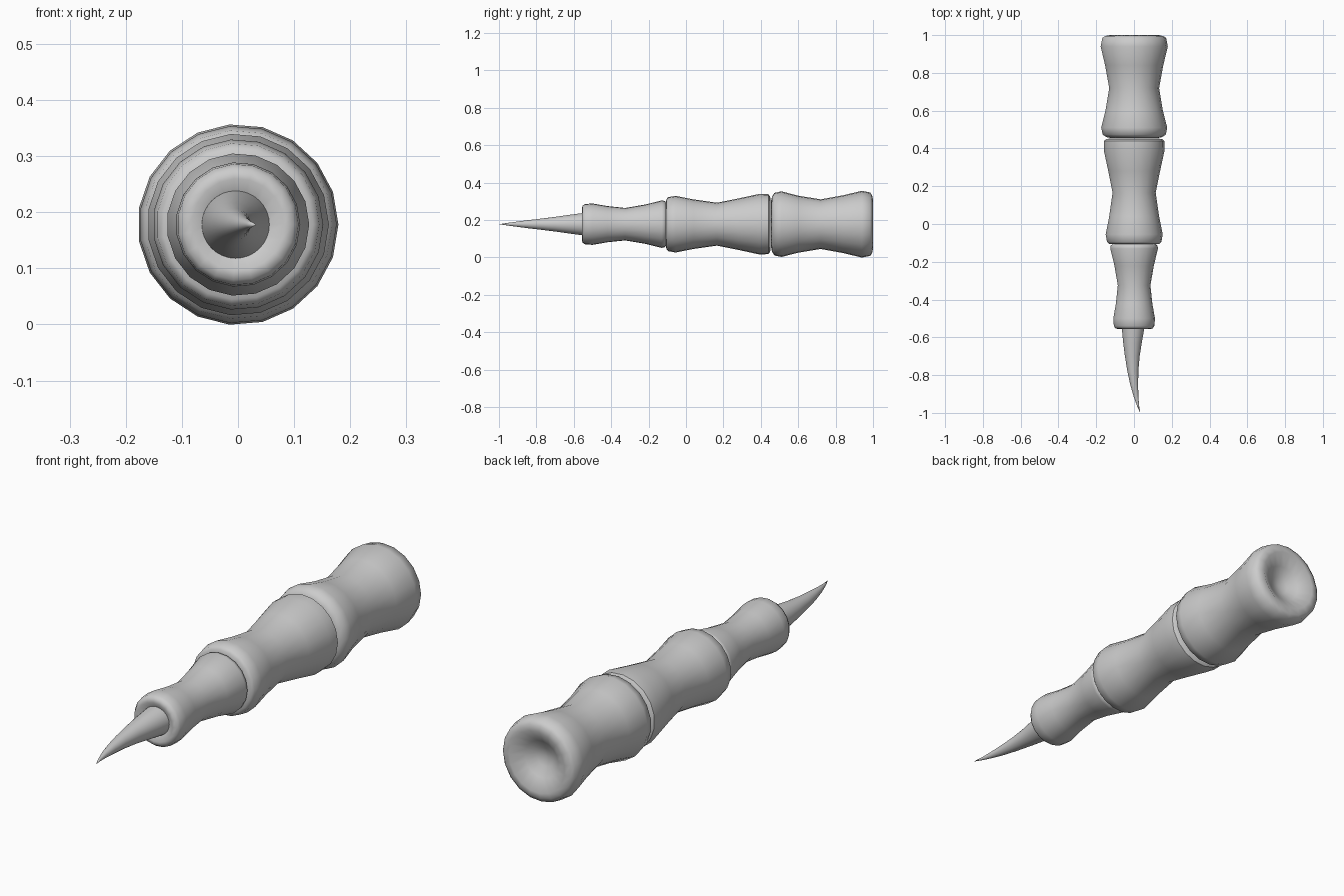
import bpy, bmesh, math

if "Cube" in bpy.data.objects:
    bpy.data.objects.remove(bpy.data.objects["Cube"])

SIDES = 19
ZC = 0.178


def build(name, rings, sides, smooth_angle=50):
    """Loft circles (x, y, radius) along y; radius 0 closes to a point."""
    bm = bmesh.new()
    loops = []
    for x, y, r in rings:
        if r == 0:
            loops.append([bm.verts.new((x, y, ZC))])
        else:
            loops.append([bm.verts.new((x + r * math.cos(2 * math.pi * i / sides), y,
                                        ZC + r * math.sin(2 * math.pi * i / sides)))
                          for i in range(sides)])
    for a, b in zip(loops, loops[1:]):
        for i in range(sides):
            j = (i + 1) % sides
            if len(a) == 1:
                bm.faces.new((a[0], b[j], b[i]))
            elif len(b) == 1:
                bm.faces.new((a[i], a[j], b[0]))
            else:
                bm.faces.new((a[i], a[j], b[j], b[i]))
    bmesh.ops.recalc_face_normals(bm, faces=bm.faces)
    mesh = bpy.data.meshes.new(name)
    bm.to_mesh(mesh)
    bm.free()
    ob = bpy.data.objects.new(name, mesh)
    bpy.context.collection.objects.link(ob)
    bpy.ops.object.select_all(action='DESELECT')
    bpy.context.view_layer.objects.active = ob
    ob.select_set(True)
    bpy.ops.object.shade_smooth_by_angle(angle=math.radians(smooth_angle))
    return ob


def segment(name, profile):
    """Waisted knuckle with a shallow concave bowl in each end."""
    (y0, r0), (y1, r1) = profile[0], profile[-1]
    bowl = [(1.0, 0.0), (0.85, 0.3), (0.5, 0.6)]
    front = [(0, y0 + r0 * 0.5 * d, r0 * k) for d, k in bowl]
    back = [(0, y1 - r1 * 0.5 * d, r1 * k) for d, k in reversed(bowl)]
    build(name, front + [(0, y, r) for y, r in profile] + back, SIDES)


# Three finger segments, large to small
segment("base_segment", [(0.455, 0.125), (0.46, 0.148), (0.473, 0.168), (0.51, 0.176),
                         (0.60, 0.153), (0.72, 0.133), (0.84, 0.155), (0.94, 0.179),
                         (0.985, 0.17), (0.995, 0.155), (1.0, 0.13)])
segment("middle_segment", [(-0.108, 0.10), (-0.105, 0.134), (-0.095, 0.145), (-0.055, 0.152),
                           (0.04, 0.133), (0.165, 0.115), (0.28, 0.138), (0.39, 0.162),
                           (0.44, 0.161), (0.45, 0.148), (0.453, 0.12)])
segment("tip_segment", [(-0.557, 0.082), (-0.553, 0.099), (-0.54, 0.108), (-0.50, 0.111),
                        (-0.42, 0.097), (-0.325, 0.087), (-0.22, 0.105), (-0.13, 0.127),
                        (-0.115, 0.125), (-0.106, 0.115), (-0.104, 0.09)])

# Curved claw
build("claw", [(-0.003, -0.50, 0), (-0.003, -0.505, 0.064), (-0.005, -0.555, 0.059),
               (-0.008, -0.63, 0.049), (-0.009, -0.70, 0.039), (-0.006, -0.78, 0.029),
               (0.001, -0.85, 0.021), (0.010, -0.91, 0.013), (0.021, -0.96, 0.006),
               (0.033, -1.0, 0)], 32)
